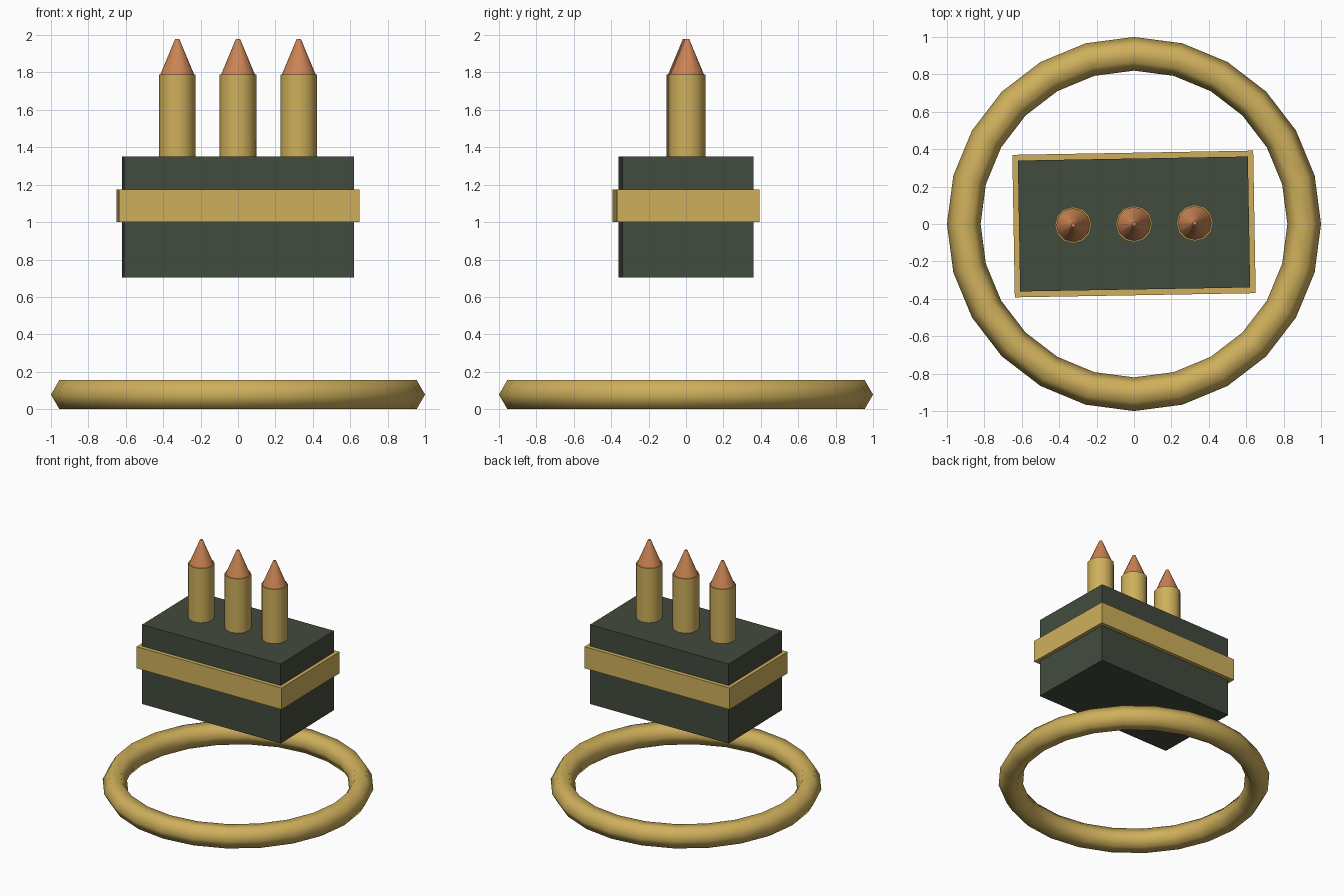
import bpy
from math import radians

old = bpy.data.objects.get("Cube")
if old:
    bpy.data.objects.remove(old, do_unlink=True)


def material(name, rgb):
    m = bpy.data.materials.new(name)
    m.use_nodes = True
    m.diffuse_color = (*rgb, 1)
    m.node_tree.nodes["Principled BSDF"].inputs["Base Color"].default_value = (*rgb, 1)
    return m


GOLD = material("brass", (0.62, 0.43, 0.105))
GREEN = material("dark_green", (0.055, 0.070, 0.047))
COPPER = material("copper", (0.60, 0.23, 0.088))
TURN = radians(1)

# Slightly turned pivot that carries the pouch and the rounds
pivot = bpy.data.objects.new("pouch_pivot", None)
bpy.context.collection.objects.link(pivot)
pivot.rotation_euler.z = TURN
pivot.hide_render = True


def finish(name, mat, smooth=False, turned=True):
    ob = bpy.context.object
    ob.name = name
    ob.data.materials.append(mat)
    if smooth:
        bpy.ops.object.shade_smooth_by_angle(angle=radians(40))
    if turned:
        ob.parent = pivot
    return ob


def box(name, width, depth, bottom, top, mat):
    bpy.ops.mesh.primitive_cube_add(size=1, location=(0, 0, (bottom + top) / 2))
    bpy.context.object.scale = (width, depth, top - bottom)
    bpy.ops.object.transform_apply(location=False, rotation=False, scale=True)
    finish(name, mat)


def tapered(name, x, r_bottom, r_top, bottom, top, mat):
    bpy.ops.mesh.primitive_cone_add(vertices=12, radius1=r_bottom, radius2=r_top,
                                    depth=top - bottom, location=(x, 0, (bottom + top) / 2))
    finish(name, mat, smooth=True)


# Ring lying on the ground
bpy.ops.mesh.primitive_torus_add(major_segments=24, minor_segments=6,
                                 major_radius=0.91, minor_radius=0.09,
                                 location=(0, 0, 0.078))
ring = finish("base_ring", GOLD, turned=False)
bpy.ops.object.shade_smooth_by_angle(angle=radians(65))

# Pouch and the band around it
box("pouch", 1.23, 0.70, 0.705, 1.35, GREEN)
box("pouch_band", 1.288, 0.762, 1.0, 1.175, GOLD)

# Three rounds: casing and pointed tip
for side, x in (("right", -0.325), ("middle", 0), ("left", 0.325)):
    tapered(side + "_casing", x, 0.098, 0.098, 1.33, 1.79, GOLD)
    tapered(side + "_tip", x, 0.09, 0.011, 1.79, 1.98, COPPER)
